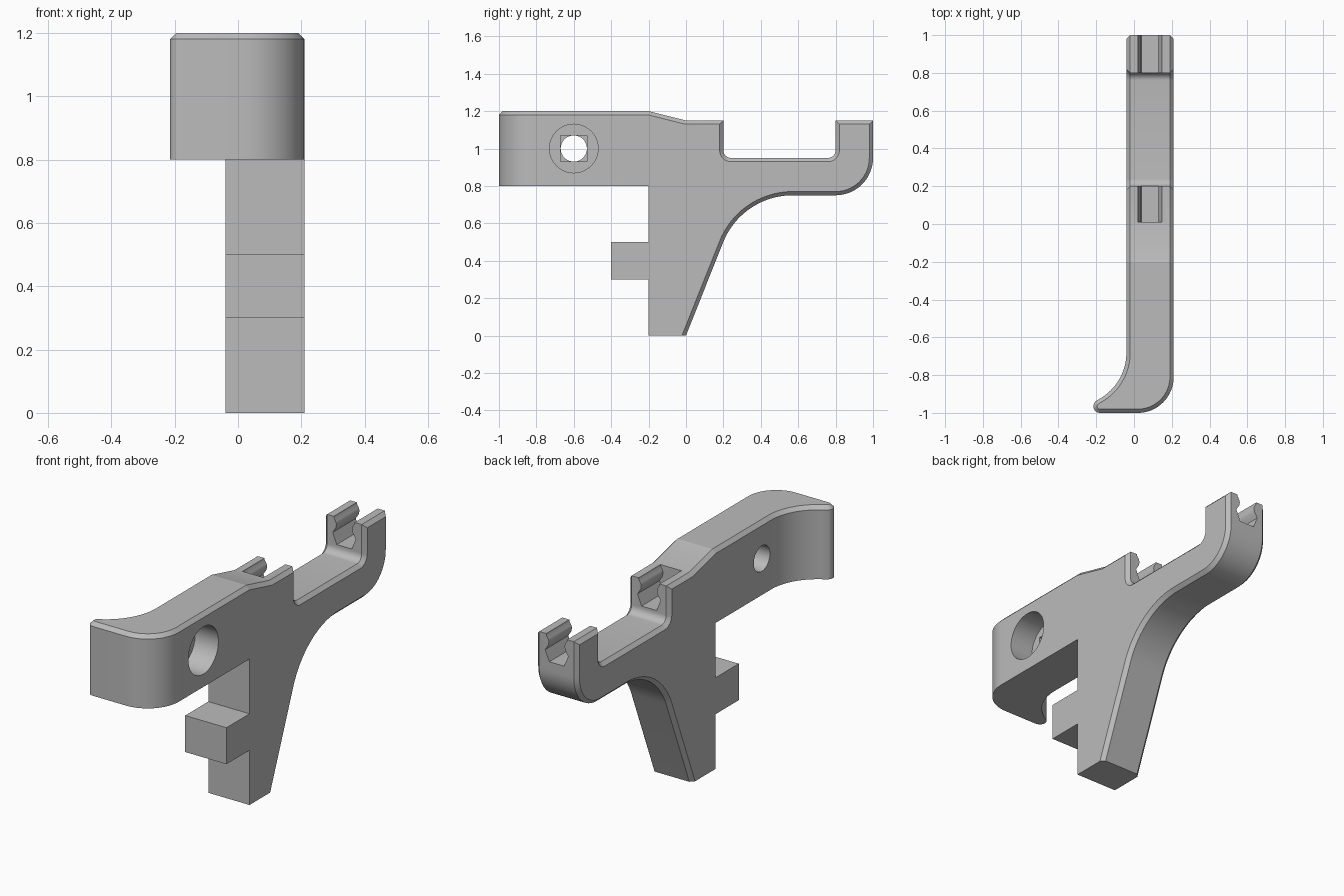
import bpy
import bmesh
import math
from mathutils import Vector

cube = bpy.data.objects.get("Cube")
if cube:
    bpy.data.objects.remove(cube, do_unlink=True)

RIGHT, LEFT = -0.04, 0.21      # side faces of the flat bracket
CHAMFER = 0.02

grey = bpy.data.materials.new("plain grey")
grey.use_nodes = True
grey.diffuse_color = (0.5, 0.5, 0.5, 1)
grey.node_tree.nodes["Principled BSDF"].inputs["Base Color"].default_value = (0.5, 0.5, 0.5, 1)


def arc(cx, cy, r, start, end, steps=16):
    """Points on a circular arc, angles in degrees."""
    angles = [math.radians(start + (end - start) * i / steps) for i in range(steps + 1)]
    return [(cx + r * math.cos(a), cy + r * math.sin(a)) for a in angles]


def prism(name, outline, place, low, high, chamfered=None):
    """Extrude an outline between two levels, chamfering the chosen edges."""
    bm = bmesh.new()
    rings = [[bm.verts.new(place(a, b, level)) for a, b in outline] for level in (low, high)]
    for ring in rings:
        bm.faces.new(ring)
    count = len(outline)
    for i in range(count):
        j = (i + 1) % count
        bm.faces.new((rings[0][i], rings[0][j], rings[1][j], rings[1][i]))
    bmesh.ops.recalc_face_normals(bm, faces=bm.faces)
    if chamfered:
        edges = [e for e in bm.edges if chamfered(*[v.co for v in e.verts])]
        bmesh.ops.bevel(bm, geom=edges, offset=CHAMFER, offset_type='OFFSET',
                        segments=1, profile=0.5, affect='EDGES', clamp_overlap=False)
        bmesh.ops.recalc_face_normals(bm, faces=bm.faces)
    mesh = bpy.data.meshes.new(name)
    bm.to_mesh(mesh)
    bm.free()
    mesh.materials.append(grey)
    obj = bpy.data.objects.new(name, mesh)
    bpy.context.collection.objects.link(obj)
    return obj


def activate(obj):
    bpy.ops.object.select_all(action='DESELECT')
    obj.select_set(True)
    bpy.context.view_layer.objects.active = obj


def cut(target, cutter):
    """Subtract a cutter and discard it."""
    cutter.hide_render = True
    mod = target.modifiers.new("cut", 'BOOLEAN')
    mod.operation = 'DIFFERENCE'
    mod.solver = 'EXACT'
    mod.object = cutter
    activate(target)
    bpy.ops.object.modifier_apply(modifier=mod.name)
    bpy.data.objects.remove(cutter, do_unlink=True)


def along_x(a, b, level):
    return Vector((level, a, b))


def along_y(a, b, level):
    return Vector((a, level, b))


def along_z(a, b, level):
    return Vector((a, b, level))


# Body: leg, curved underside and two posts, in side profile
body_outline = (
    [(-0.2, 0), (0, 0)]
    + arc(0.57, 0.35, 0.4, 157.6, 90, 20)
    + arc(0.8, 0.95, 0.2, -90, 0)
    + [(1, 1.15), (0.8, 1.15)]
    + arc(0.76, 0.99, 0.04, 0, -90, 8)
    + arc(0.24, 0.99, 0.04, -90, -180, 8)
    + [(0.2, 1.15), (0, 1.15), (-0.2, 1.2)]
)


def body_rim(p, q):
    return (abs(p.x - q.x) < 0.001
            and not (p.y < -0.199 and q.y < -0.199)
            and not (p.z < 0.001 and q.z < 0.001))


body = prism("bracket_body", body_outline, along_x, RIGHT, LEFT, body_rim)

# Snap grooves in the tops of both posts
half_groove = [(0.066, 1.17), (0.062, 1.14), (0.052, 1.125), (0.047, 1.11),
               (0.051, 1.09), (0.07, 1.06), (0.045, 1.0)]
middle = 0.084
groove = [(middle + w, z) for w, z in half_groove] + [(middle - w, z) for w, z in reversed(half_groove)]
for start, end in ((0.01, 0.22), (0.78, 1.02)):
    cut(body, prism("groove_cutter", groove, along_y, start, end))

# Front arm: hooked tip, seen in plan
arm_outline = (
    [(LEFT, -0.2)]
    + arc(0.02, -0.81, 0.19, 0, -90, 20)
    + arc(-0.18, -0.965, 0.035, -90, -243, 12)
    + arc(-0.323, -0.68, 0.283, -63, 0, 18)
    + [(RIGHT, -0.2)]
)


def arm_rim(p, q):
    return p.z > 1.19 and q.z > 1.19 and not (p.y > -0.201 and q.y > -0.201)


arm = prism("front_arm", arm_outline, along_z, 0.8, 1.2, arm_rim)

# Screw hole with a wide counterbore and a shallow square step
hole_y, hole_z = -0.6, 1.0
step = arc(hole_y, hole_z, 0.07 * math.sqrt(2), 45, 315, 3)
cut(arm, prism("bore_cutter", arc(hole_y, hole_z, 0.13, 0, 352.5, 47), along_x, 0.07, 0.3))
cut(arm, prism("step_cutter", step, along_x, 0.05, 0.1))
cut(arm, prism("hole_cutter", arc(hole_y, hole_z, 0.07, 0, 352.5, 47), along_x, -0.2, 0.1))

# Square peg on the front of the leg
peg_outline = [(-0.4, 0.3), (-0.2, 0.3), (-0.2, 0.5), (-0.4, 0.5)]
peg = prism("front_peg", peg_outline, along_x, RIGHT, LEFT)

for part in (body, arm, peg):
    activate(part)
    bpy.ops.object.shade_smooth_by_angle(angle=math.radians(30))
